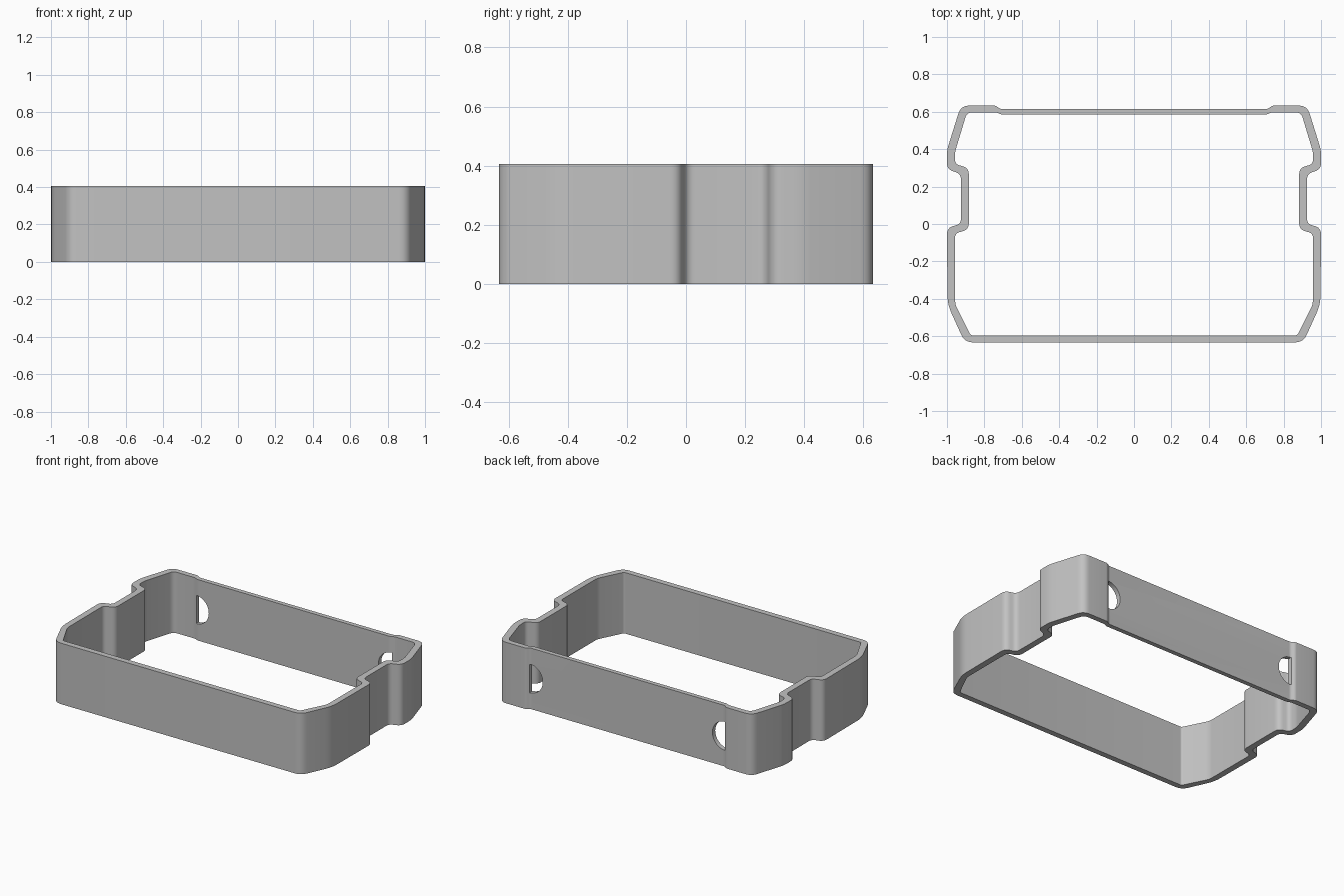
import bpy, bmesh, math
from mathutils import Vector, Matrix

if "Cube" in bpy.data.objects:
    bpy.data.objects.remove(bpy.data.objects["Cube"])

HEIGHT = 0.406

grey = bpy.data.materials.new("light grey")
grey.use_nodes = True
colour = (0.54, 0.54, 0.54, 1)
grey.diffuse_color = colour
grey.node_tree.nodes["Principled BSDF"].inputs["Base Color"].default_value = colour


def rounded(points, steps=6):
    """Mirror a half outline (x, y, trim) in x and round every corner."""
    loop = points + [(-x, y, r) for x, y, r in reversed(points)]
    result = []
    for i, (x, y, r) in enumerate(loop):
        p = Vector((x, y))
        a = Vector(loop[i - 1][:2])
        b = Vector(loop[(i + 1) % len(loop)][:2])
        start = p + (a - p).normalized() * r
        end = p + (b - p).normalized() * r
        for k in range(steps + 1):
            t = k / steps
            result.append(start * (1 - t) ** 2 + p * 2 * t * (1 - t) + end * t ** 2)
    return result


def prism(name, outline, low, high, matrix=Matrix()):
    """Extrude a flat outline into a closed solid."""
    bm = bmesh.new()
    face = bm.faces.new([bm.verts.new((p[0], p[1], low)) for p in outline])
    top = bmesh.ops.extrude_face_region(bm, geom=[face])
    verts = [v for v in top["geom"] if isinstance(v, bmesh.types.BMVert)]
    bmesh.ops.translate(bm, verts=verts, vec=(0, 0, high - low))
    bmesh.ops.transform(bm, matrix=matrix, verts=bm.verts)
    bmesh.ops.recalc_face_normals(bm, faces=bm.faces)
    mesh = bpy.data.meshes.new(name)
    bm.to_mesh(mesh)
    bm.free()
    mesh.materials.append(grey)
    obj = bpy.data.objects.new(name, mesh)
    bpy.context.collection.objects.link(obj)
    return obj


# Half outlines from the front corner round the side notch to the back step
outer = [(0.905, -0.633, 0.045), (0.997, -0.43, 0.05),
         (1.0, -0.02, 0.035), (0.925, 0.0, 0.03),
         (0.925, 0.268, 0.03), (1.0, 0.292, 0.035),
         (1.0, 0.395, 0.03), (0.926, 0.633, 0.045),
         (0.74, 0.633, 0.01), (0.715, 0.615, 0.01)]
inner = [(0.873, -0.595, 0.01), (0.956, -0.43, 0.02),
         (0.957, -0.05, 0.025), (0.883, -0.03, 0.035),
         (0.883, 0.3, 0.035), (0.957, 0.32, 0.025),
         (0.957, 0.385, 0.02), (0.893, 0.597, 0.03),
         (0.735, 0.597, 0.01), (0.71, 0.585, 0.01)]

frame = prism("frame_wall", rounded(outer), 0, HEIGHT)
cutters = [prism("inside_cutter", rounded(inner), -0.1, HEIGHT + 0.1)]

# Half-round openings in the back wall, flat side against each step
upright = Matrix.Rotation(math.pi / 2, 4, 'X')
for side, label in ((1, "left"), (-1, "right")):
    arc = [math.pi * (0.5 + k / 24) for k in range(25)]
    half_disc = [(side * (0.72 + 0.095 * math.cos(a)),
                  HEIGHT / 2 + 0.095 * math.sin(a)) for a in arc]
    cutters.append(prism(label + "_opening_cutter", half_disc, -0.7, -0.5, upright))

# Cut the solid and discard the cutters
bpy.context.view_layer.objects.active = frame
for cutter in cutters:
    cutter.hide_render = True
    cut = frame.modifiers.new(cutter.name, 'BOOLEAN')
    cut.operation = 'DIFFERENCE'
    cut.solver = 'EXACT'
    cut.object = cutter
    bpy.ops.object.modifier_apply(modifier=cut.name)
    bpy.data.objects.remove(cutter)

for obj in bpy.context.selected_objects:
    obj.select_set(False)
frame.select_set(True)
bpy.ops.object.shade_smooth_by_angle(angle=math.radians(30))
